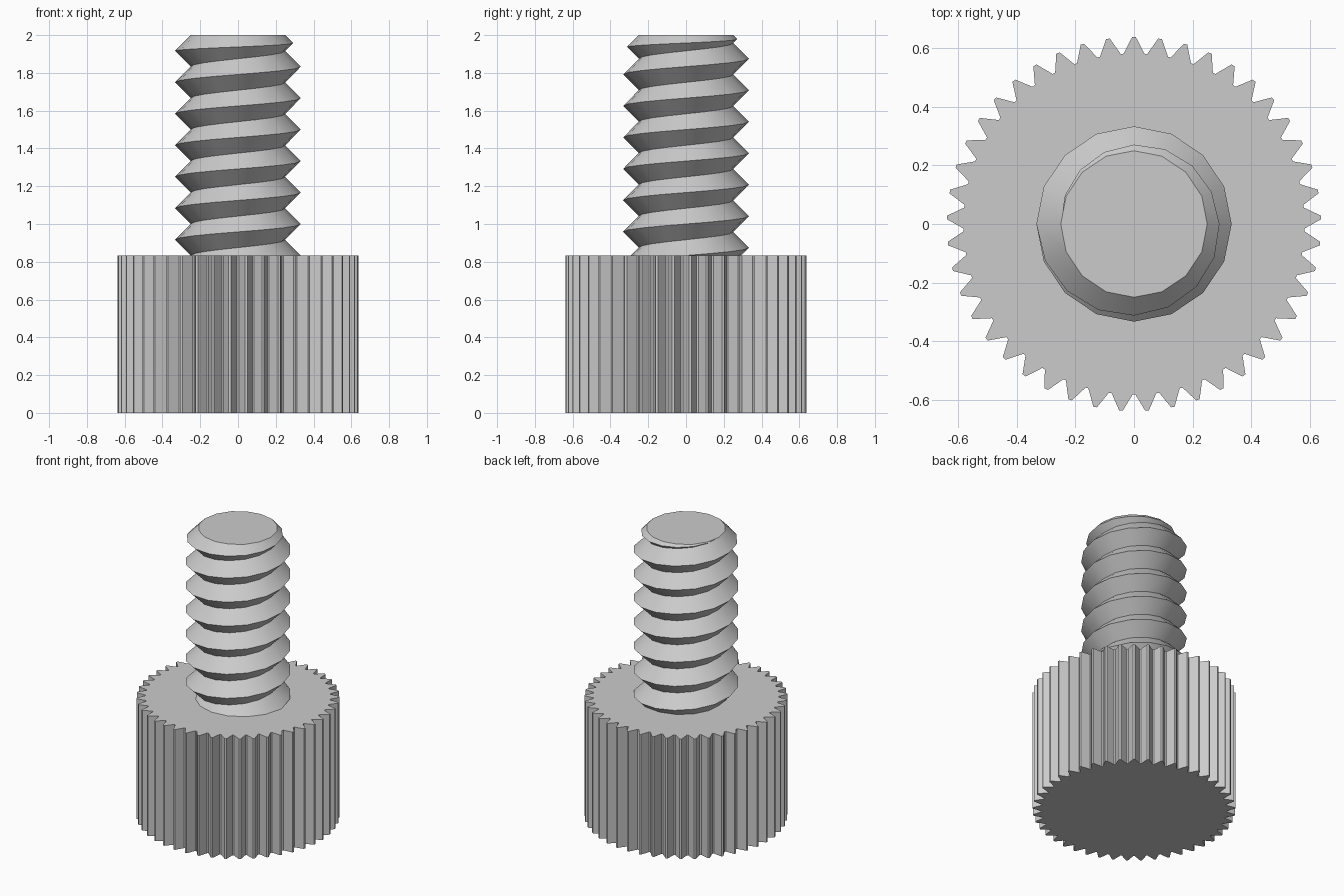
import bpy
import bmesh
from math import radians, sin, cos, pi

cube = bpy.data.objects.get("Cube")
if cube:
    bpy.data.objects.remove(cube, do_unlink=True)

# Overall dimensions
HEAD_TOP, TOP = 5 / 6, 2.0
PITCH, SEGS = 1 / 6, 16
ROOT_R, CREST_R = 0.25, 0.333
TEETH, VALLEY_R, TIP_R = 45, 0.582, 0.638

steel = bpy.data.materials.new("plain_grey_metal")
steel.use_nodes = True
grey = (0.6, 0.6, 0.6, 1)
steel.diffuse_color = grey
steel.node_tree.nodes["Principled BSDF"].inputs["Base Color"].default_value = grey


def polar(r, a, z):
    return (r * cos(a), r * sin(a), z)


def finish(bm, name):
    bmesh.ops.recalc_face_normals(bm, faces=bm.faces)
    mesh = bpy.data.meshes.new(name)
    bm.to_mesh(mesh)
    bm.free()
    mesh.materials.append(steel)
    obj = bpy.data.objects.new(name, mesh)
    bpy.context.collection.objects.link(obj)
    return obj


# Knurled head: toothed outline extruded upwards
bm = bmesh.new()
outline = []
step = 2 * pi / TEETH
for i in range(TEETH):
    a = pi / 2 + i * step
    for r, offset in ((TIP_R, -0.07), (TIP_R, 0.07), (VALLEY_R, 0.44), (VALLEY_R, 0.56)):
        outline.append(bm.verts.new(polar(r, a + offset * step, 0)))
base = bm.faces.new(outline)
extruded = bmesh.ops.extrude_face_region(bm, geom=[base], use_keep_orig=True)
top_verts = [v for v in extruded["geom"] if isinstance(v, bmesh.types.BMVert)]
bmesh.ops.translate(bm, vec=(0, 0, HEAD_TOP), verts=top_verts)
finish(bm, "knurled_head")

# Threaded shank: V-shaped helix whose crest runs out over the last turn
bm = bmesh.new()
start = HEAD_TOP - 2 * PITCH
steps = round((TOP + PITCH / 2 - start) / PITCH * SEGS)
taper = steps - SEGS
roots, crests = [], []
for i in range(steps + SEGS + 1):
    a = 2 * pi * i / SEGS
    z = start + PITCH * i / SEGS
    roots.append(bm.verts.new(polar(ROOT_R, a, min(TOP, z - PITCH / 2))))
    if i <= steps:
        t = max(0, i - taper) / SEGS
        crest_z = z - t * PITCH / 2
        crests.append(bm.verts.new(polar(CREST_R + t * (ROOT_R - CREST_R), a, crest_z)))
for i in range(steps):
    j = i + 1
    bm.faces.new((roots[i], roots[j], crests[j], crests[i]))
    bm.faces.new((crests[i], crests[j], roots[j + SEGS], roots[i + SEGS]))
bm.faces.new(roots[steps:steps + SEGS])
bmesh.ops.remove_doubles(bm, verts=bm.verts, dist=0.0005)

# Trim the thread where it meets the head
bmesh.ops.bisect_plane(bm, geom=bm.verts[:] + bm.edges[:] + bm.faces[:],
                       plane_co=(0, 0, HEAD_TOP), plane_no=(0, 0, 1), clear_inner=True)
shank = finish(bm, "threaded_shank")

bpy.ops.object.select_all(action="DESELECT")
shank.select_set(True)
bpy.context.view_layer.objects.active = shank
bpy.ops.object.shade_smooth_by_angle(angle=radians(30))
